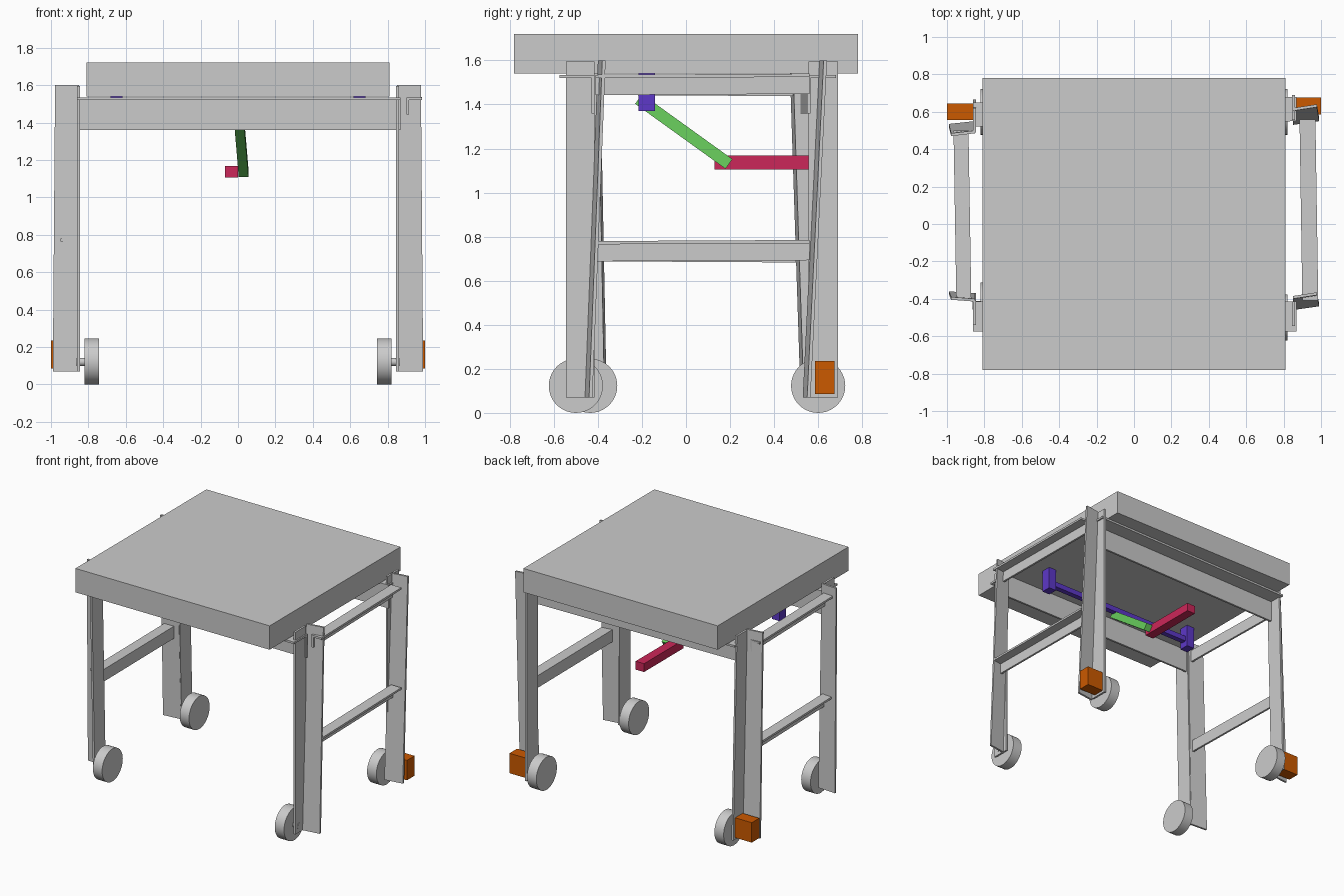
import bpy, bmesh, math
from mathutils import Vector, Matrix

if "Cube" in bpy.data.objects:
    bpy.data.objects.remove(bpy.data.objects["Cube"])


def finish(name, bm, color=None):
    bmesh.ops.recalc_face_normals(bm, faces=bm.faces)
    me = bpy.data.meshes.new(name)
    bm.to_mesh(me)
    bm.free()
    ob = bpy.data.objects.new(name, me)
    bpy.context.collection.objects.link(ob)
    if color:
        key = "paint_%d_%d_%d" % tuple(int(c * 100) for c in color)
        mat = bpy.data.materials.get(key) or bpy.data.materials.new(key)
        mat.diffuse_color = (*color, 1)
        mat.use_nodes = True
        mat.node_tree.nodes["Principled BSDF"].inputs["Base Color"].default_value = mat.diffuse_color
        me.materials.append(mat)
    return ob


def loft(name, a, b, color=None):
    """Closed prism between two matching outlines."""
    bm = bmesh.new()
    va = [bm.verts.new(p) for p in a]
    vb = [bm.verts.new(p) for p in b]
    n = len(a)
    bm.faces.new(va)
    bm.faces.new(vb)
    for i in range(n):
        j = (i + 1) % n
        bm.faces.new((va[i], va[j], vb[j], vb[i]))
    return finish(name, bm, color)


def box(name, x, y, z, color=None):
    def ring(h):
        return [(x[0], y[0], h), (x[1], y[0], h), (x[1], y[1], h), (x[0], y[1], h)]
    return loft(name, ring(z[0]), ring(z[1]), color)


def disc(name, x0, x1, y, z, r, sides):
    bm = bmesh.new()
    m = Matrix.Translation(((x0 + x1) / 2, y, z)) @ Matrix.Rotation(math.pi / 2, 4, 'Y')
    bmesh.ops.create_cone(bm, cap_ends=True, segments=sides, radius1=r, radius2=r,
                          depth=abs(x1 - x0), matrix=m)
    ob = finish(name, bm)
    ob.data.shade_smooth()
    ob.data.set_sharp_from_angle(angle=math.radians(35))


T = 0.015
PURPLE, GREEN = (0.11, 0.04, 0.58), (0.14, 0.62, 0.11)
RED, ORANGE = (0.6, 0.02, 0.1), (0.6, 0.1, 0.0)

# Table top
box("table_top", (-0.81, 0.81), (-0.78, 0.78), (1.54, 1.72))

# Angle-iron legs: side plate y range (bottom, top), outward plate y (bottom, top), skew
legs = [
    ("front_right", 1, -1, (-0.545, -0.415), (-0.545, -0.415), (-0.46, -0.40), 0.02, -0.50),
    ("rear_right", 1, 1, (0.555, 0.69), (0.555, 0.69), (0.53, 0.605), 0.02, 0.60),
    ("front_left", -1, -1, (-0.50, -0.37), (-0.54, -0.41), (-0.385, -0.415), 0.01, -0.435),
    ("rear_left", -1, 1, (0.535, 0.665), (0.49, 0.62), (0.535, 0.485), -0.015, 0.60),
]
for name, sx, sy, yb, yt, fy, skew, wy in legs:
    def side(y, z):
        return [(sx * 0.845, y[0], z), (sx * 0.86, y[0], z),
                (sx * 0.86, y[1], z), (sx * 0.845, y[1], z)]

    def outward(y, z, xo):
        return [(sx * 0.85, y, z), (sx * xo, y + skew, z),
                (sx * xo, y + skew + T, z), (sx * 0.85, y + T, z)]
    loft(name + "_leg_side_plate", side(yb, 0.07), side(yt, 1.595))
    loft(name + "_leg_outer_plate", outward(fy[0], 0.07, 0.99), outward(fy[1], 1.6, 0.978))
    # Wheel and axle
    disc(name + "_wheel", sx * 0.743, sx * 0.82, wy, 0.123, 0.123, 40)
    disc(name + "_axle", sx * 0.81, sx * 0.863, wy, 0.12, 0.022, 16)


def angle_bar(name, p, q, out, width, drop):
    """Angle iron: horizontal flange outward from p-q, web hanging down."""
    prof = [(0, 0), (width, 0), (width, -T), (T, -T), (T, -drop), (0, -drop)]
    o = Vector(out)

    def ring(c):
        return [Vector(c) + o * u + Vector((0, 0, v)) for u, v in prof]
    loft(name, ring(p), ring(q))


# Side rails, upper and middle
for label, z in (("upper", 1.535), ("middle", 0.78)):
    angle_bar(label + "_rail_right", (0.90, -0.41, z), (0.885, 0.56, z + 0.005), (1, 0, 0), 0.085, 0.092)
    angle_bar(label + "_rail_left", (-0.87, -0.40, z), (-0.885, 0.50, z - 0.005), (-1, 0, 0), 0.08, 0.092)

# Front and rear beams
angle_bar("front_beam", (-0.86, -0.415, 1.535), (0.87, -0.415, 1.535), (0, -1, 0), 0.16, 0.175)
angle_bar("rear_beam", (-0.86, 0.52, 1.535), (0.87, 0.55, 1.535), (0, 1, 0), 0.13, 0.175)

# Pivot shaft with hanger blocks
for label, x in (("left", -0.65), ("right", 0.65)):
    box("hanger_block_" + label, (x - 0.032, x + 0.032), (-0.215, -0.14), (1.37, 1.545), PURPLE)
box("pivot_shaft", (-0.63, 0.63), (-0.197, -0.157), (1.415, 1.455), PURPLE)

# Sloping link arm
a, b = Vector((0.005, -0.215, 1.425)), Vector((0.03, 0.195, 1.13))
d = (b - a).normalized()
n = d.cross(Vector((1, 0, 0))).normalized() * 0.027
w = Vector((0.026, 0, 0))
loft("link_arm", [a + n + w, a + n - w, a - n - w, a - n + w],
     [b + n + w, b + n - w, b - n - w, b - n + w], GREEN)

# Push arm
box("push_arm", (-0.07, 0.0), (0.13, 0.60), (1.105, 1.168), RED)

# Motors on the rear legs
box("motor_right", (0.862, 1.0), (0.585, 0.675), (0.085, 0.235), ORANGE)
box("motor_left", (-1.0, -0.862), (0.555, 0.645), (0.085, 0.235), ORANGE)
